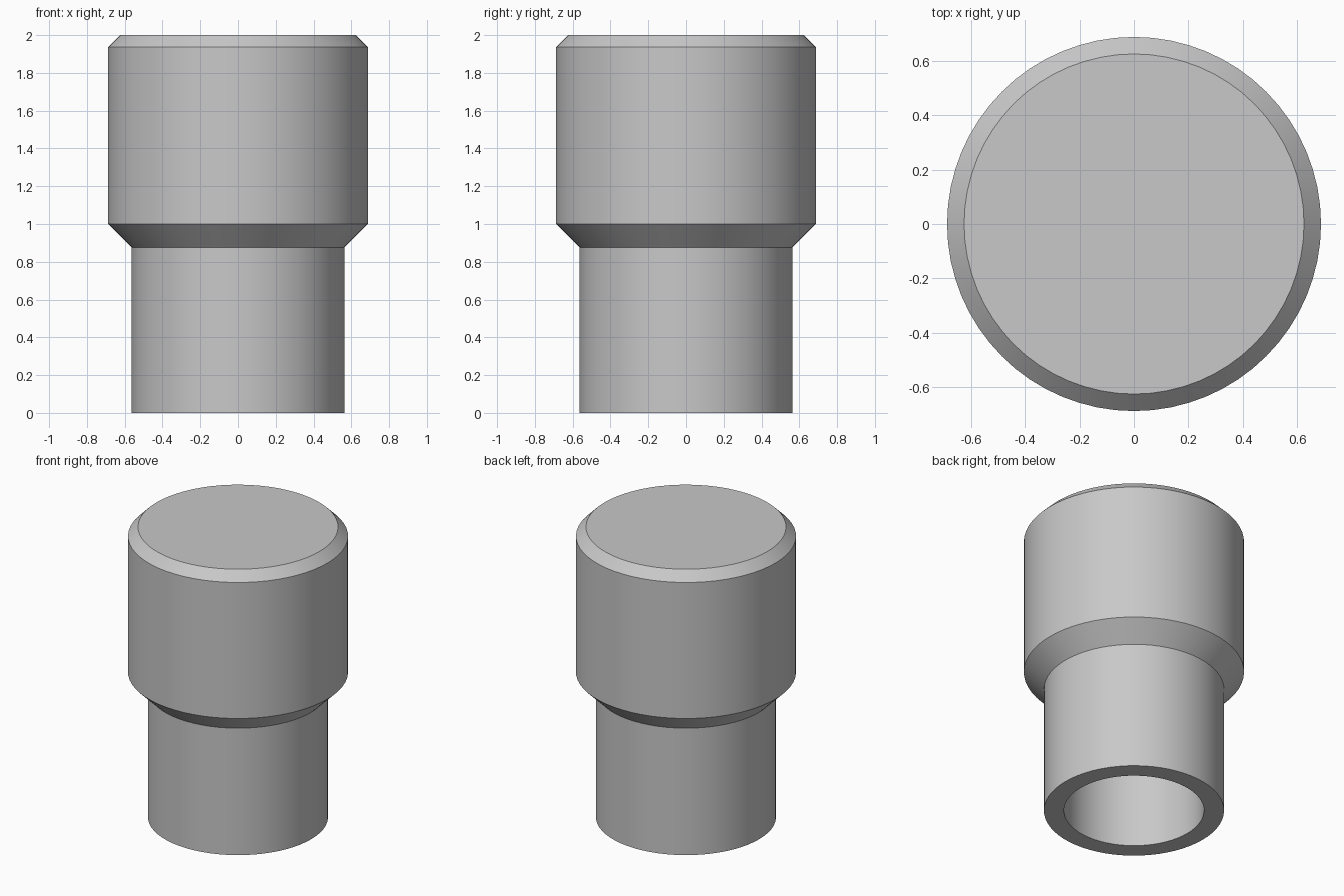
import bpy
import bmesh
import math

cube = bpy.data.objects.get("Cube")
if cube:
    bpy.data.objects.remove(cube, do_unlink=True)

SEGMENTS = 64

# Plain grey finish
grey = bpy.data.materials.new("plain_grey")
colour = (0.58, 0.58, 0.58, 1.0)
grey.diffuse_color = colour
grey.use_nodes = True
grey.node_tree.nodes["Principled BSDF"].inputs["Base Color"].default_value = colour


def turned_part(name, profile):
    """Revolve a (radius, height) profile about z and cap both ends."""
    bm = bmesh.new()
    rings = []
    for radius, height in profile:
        rings.append([bm.verts.new((radius * math.cos(a), radius * math.sin(a), height))
                      for a in (math.tau * i / SEGMENTS for i in range(SEGMENTS))])
    for low, high in zip(rings, rings[1:]):
        for i in range(SEGMENTS):
            j = (i + 1) % SEGMENTS
            bm.faces.new((low[i], low[j], high[j], high[i]))
    bm.faces.new(rings[0])
    bm.faces.new(rings[-1])
    bmesh.ops.recalc_face_normals(bm, faces=bm.faces)
    mesh = bpy.data.meshes.new(name)
    bm.to_mesh(mesh)
    bm.free()
    mesh.materials.append(grey)
    part = bpy.data.objects.new(name, mesh)
    bpy.context.collection.objects.link(part)
    bpy.ops.object.select_all(action='DESELECT')
    part.select_set(True)
    bpy.context.view_layer.objects.active = part
    bpy.ops.object.shade_smooth_by_angle(angle=math.radians(30))
    return part


# Blind bore, hollow stem, flared shoulder, wide head and chamfered top
turned_part("hollow_stem_cap", [
    (0.4375, 1.0), (0.4375, 0.0),
    (0.5625, 0.0), (0.5625, 0.875),
    (0.6875, 1.0), (0.6875, 1.9375),
    (0.625, 2.0),
])
